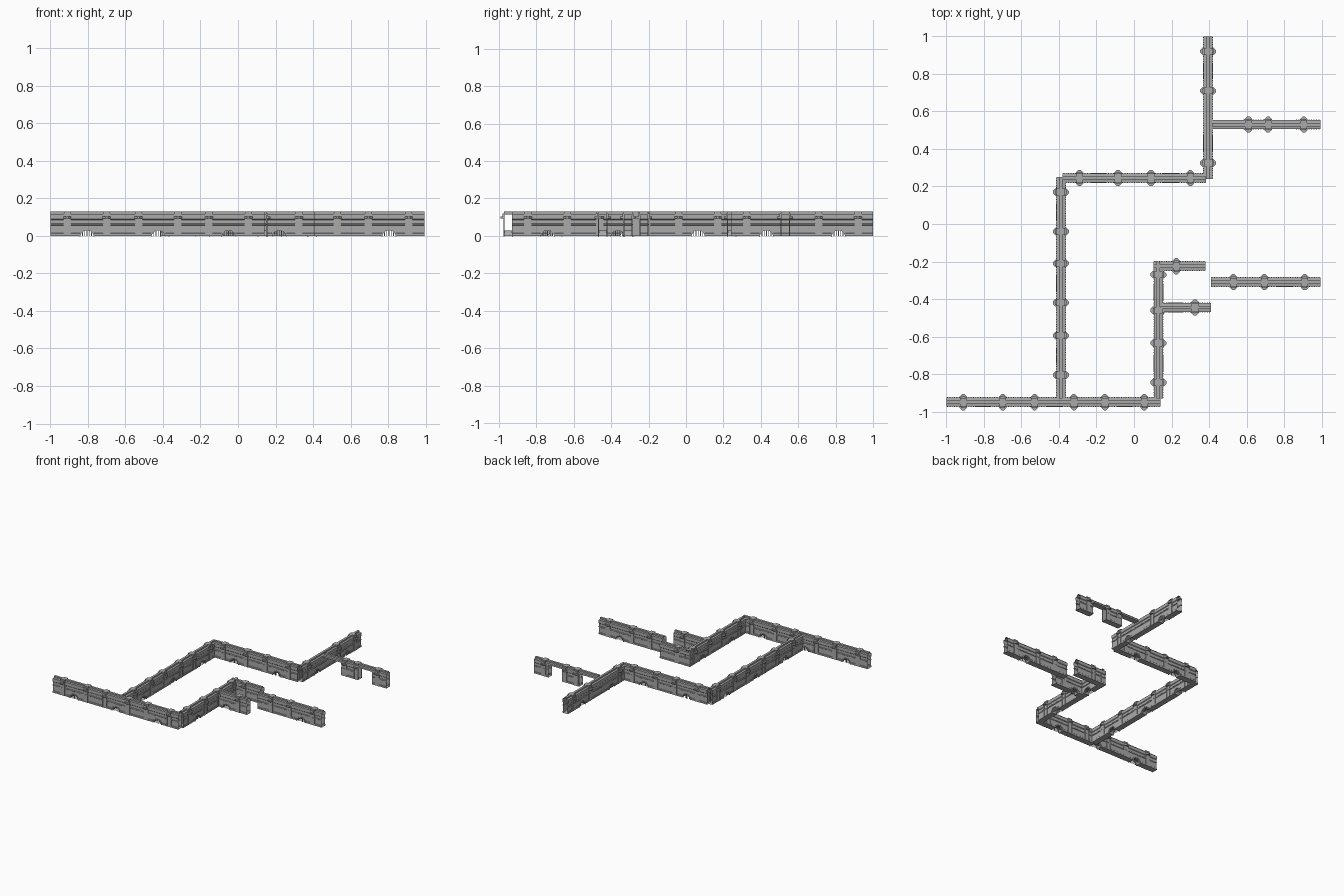
import bpy, bmesh, math
from mathutils import Matrix

if "Cube" in bpy.data.objects:
    bpy.data.objects.remove(bpy.data.objects["Cube"], do_unlink=True)

stone = bpy.data.materials.new("grey stone")
stone.use_nodes = True
GREY = (0.4, 0.4, 0.4, 1)
stone.diffuse_color = GREY
stone.node_tree.nodes["Principled BSDF"].inputs["Base Color"].default_value = GREY

# Half cross-sections (distance from centre line, height)
CROWN = [(0.024, 0.102), (0.024, 0.116), (0.009, 0.118), (0.009, 0.13)]
BODY = [(0.024, 0), (0.024, 0.012), (0.021, 0.015), (0.021, 0.056), (0.024, 0.058),
        (0.024, 0.064), (0.02, 0.066), (0.02, 0.086), (0.024, 0.09)] + CROWN
ARCH_R, ARCH_Z = 0.036, -0.006


def box(bm, x, y, z, sx, sy, sz):
    m = Matrix.Translation((x, y, z)) @ Matrix.Diagonal((sx, sy, sz, 1))
    bmesh.ops.create_cube(bm, size=1, matrix=m)


def prism(bm, points, axis, lo, hi):
    """Closed prism of 2D points along x (points are y, z) or z (points are x, y)."""
    def ring(t):
        return [bm.verts.new((t, a, b) if axis == "x" else (a, b, t)) for a, b in points]
    r0, r1 = ring(lo), ring(hi)
    n = len(points)
    bm.faces.new(r0[::-1])
    bm.faces.new(r1)
    for i in range(n):
        j = (i + 1) % n
        bm.faces.new((r0[i], r0[j], r1[j], r1[i]))


def finish(bm, name, along, offset):
    bmesh.ops.recalc_face_normals(bm, faces=bm.faces)
    me = bpy.data.meshes.new(name)
    bm.to_mesh(me)
    bm.free()
    ob = bpy.data.objects.new(name, me)
    bpy.context.collection.objects.link(ob)
    me.materials.append(stone)
    if along == "x":
        ob.location.y = offset
    else:
        ob.location.x = offset
        ob.rotation_euler.z = math.pi / 2
    return ob


def run(name, along, offset, lo, hi, half, drains):
    """Hollow, open-ended length of wall with drain arches cut through."""
    bm = bmesh.new()
    prism(bm, half + [(-v, z) for v, z in reversed(half)], "x", lo, hi)
    wall = finish(bm, name, along, offset)
    if drains:
        bm = bmesh.new()
        for d in drains:
            m = Matrix.Translation((d, 0, ARCH_Z)) @ Matrix.Rotation(math.pi / 2, 4, "X")
            bmesh.ops.create_cone(bm, cap_ends=True, segments=24, radius1=ARCH_R,
                                  radius2=ARCH_R, depth=0.2, matrix=m)
        cutter = finish(bm, name + "_cutter", along, offset)
        mod = wall.modifiers.new("drains", "BOOLEAN")
        mod.operation, mod.object, mod.solver = "DIFFERENCE", cutter, "EXACT"
        bpy.context.view_layer.update()
        cut = wall.evaluated_get(bpy.context.evaluated_depsgraph_get())
        mesh = bpy.data.meshes.new_from_object(cut)
        wall.modifiers.clear()
        wall.data = mesh
        bpy.data.objects.remove(cutter, do_unlink=True)
    # Open the two ends
    bm = bmesh.new()
    bm.from_mesh(wall.data)
    ends = [f for f in bm.faces if abs(f.normal.x) > 0.99
            and min(abs(f.calc_center_median().x - e) for e in (lo, hi)) < 0.001]
    bmesh.ops.delete(bm, geom=ends, context="FACES")
    bm.to_mesh(wall.data)
    bm.free()


def add_pilaster(bm, x):
    box(bm, x, 0, 0.122, 0.036, 0.046, 0.016)
    for s in (-1, 1):
        for dx in (-0.017, 0.017):
            box(bm, x + dx, s * 0.023, 0.06, 0.006, 0.006, 0.12)
        box(bm, x, s * 0.022, 0.054, 0.03, 0.005, 0.108)
        # Pointed bracket
        prism(bm, [(x - 0.022, s * 0.02), (x - 0.02, s * 0.029), (x - 0.006, s * 0.043),
                   (x + 0.006, s * 0.043), (x + 0.02, s * 0.029), (x + 0.022, s * 0.02)],
              "z", 0.093, 0.104)
        box(bm, x, s * 0.026, 0.108, 0.026, 0.008, 0.022)


def add_drain(bm, x):
    for s in (-1, 1):
        for i in range(-2, 3):
            u = i * 0.012
            h = math.sqrt(ARCH_R ** 2 - u * u) + ARCH_Z
            box(bm, x + u, s * 0.02, h / 2, 0.004, 0.004, h)
        # Arch stones around the opening
        for i in range(9):
            a = math.radians(14 + i * 19)
            m = (Matrix.Translation((x + 0.039 * math.cos(a), s * 0.023,
                                     ARCH_Z + 0.039 * math.sin(a)))
                 @ Matrix.Rotation(-a, 4, "Y") @ Matrix.Diagonal((0.007, 0.006, 0.011, 1)))
            bmesh.ops.create_cube(bm, size=1, matrix=m)


def add_studs(bm, lo, hi):
    n = int((hi - lo) / 0.0125)
    for i in range(n):
        for s in (-1, 1):
            box(bm, lo + (i + 0.5) * (hi - lo) / n, s * 0.0245, 0.061, 0.005, 0.004, 0.005)


# name, direction, offset, start, end, pilasters, drains, door gaps
WALLS = [
    ("front_wall", "x", -0.95, -1, 0.14, (-0.91, -0.70, -0.53, -0.32, -0.155, 0.055),
     (-0.805, -0.425, -0.05), ()),
    ("long_cross_wall", "y", -0.39, -0.93, 0.25, (0.17, -0.04, -0.21, -0.42, -0.595, -0.805),
     (0.065, -0.315, -0.70), ()),
    ("middle_wall", "x", 0.245, -0.38, 0.385, (-0.29, -0.085, 0.09, 0.3), (-0.19, 0.195), ()),
    ("back_cross_wall", "y", 0.395, 0.24, 1, (0.325, 0.71, 0.92), (0.43, 0.815), ()),
    ("door_wall", "x", 0.53, 0.415, 0.993, (0.61, 0.715, 0.905), (),
     ((0.415, 0.58), (0.735, 0.86))),
    ("short_cross_wall", "y", 0.13, -0.93, -0.2, (-0.845, -0.635, -0.46, -0.27),
     (-0.74, -0.365), ()),
    ("upper_stub_wall", "x", -0.225, 0.105, 0.38, (0.225,), (), ()),
    ("lower_stub_wall", "x", -0.445, 0.14, 0.41, (0.325,), (0.22,), ()),
    ("side_wall", "x", -0.31, 0.41, 0.993, (0.53, 0.695, 0.91), (0.805,), ()),
]

for name, along, offset, lo, hi, pilasters, drains, gaps in WALLS:
    trim = bmesh.new()
    start = lo
    for g0, g1 in list(gaps) + [(hi, hi)]:
        if g0 > start:
            run(name, along, offset, start, g0, BODY, drains)
            add_studs(trim, start, g0)
        if g1 > g0:
            run(name + "_lintel", along, offset, g0, g1, CROWN, ())
        start = g1
    for p in pilasters:
        add_pilaster(trim, p)
    for d in drains:
        add_drain(trim, d)
    finish(trim, name + "_trim", along, offset)
